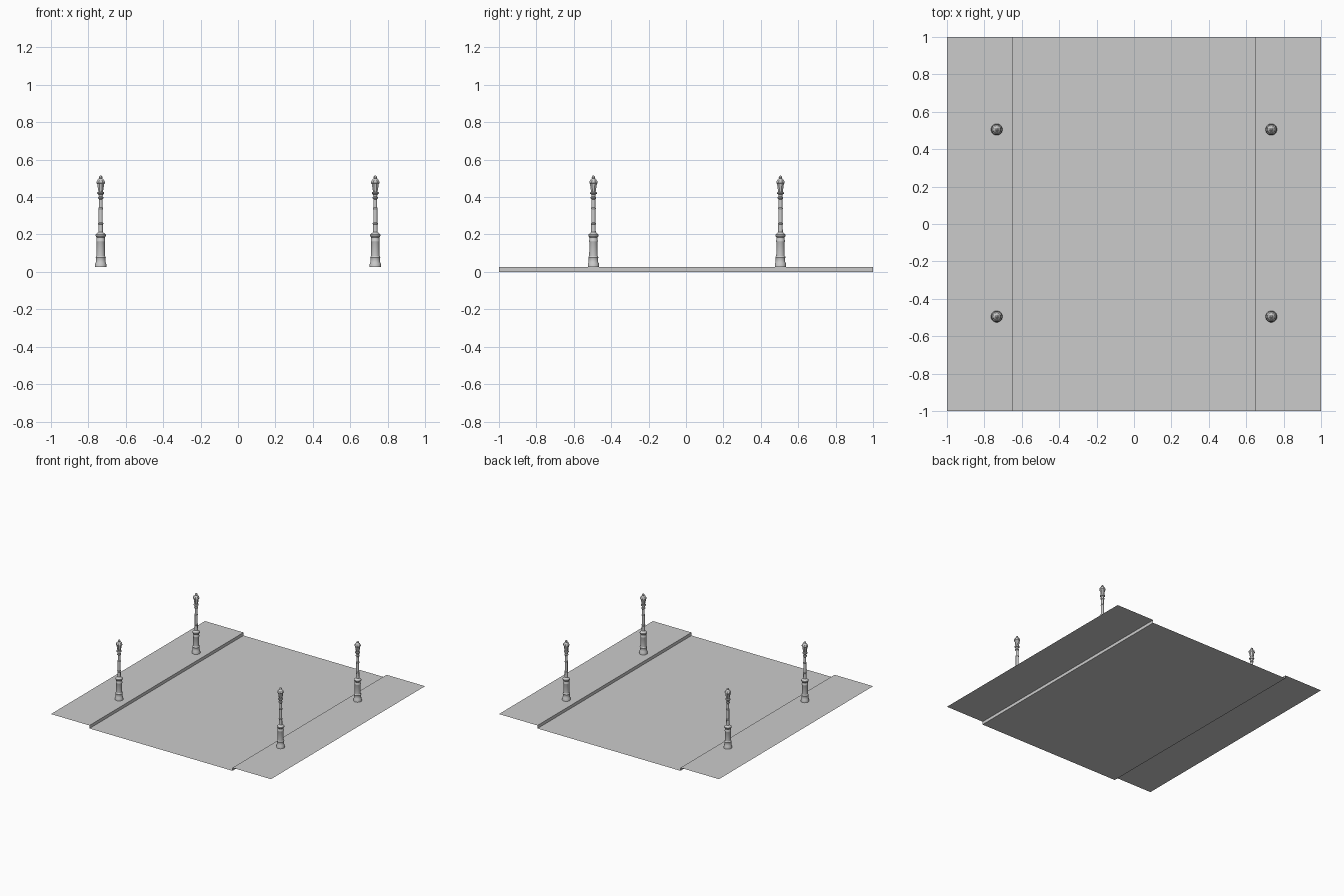
import bpy
import bmesh
import math

cube = bpy.data.objects.get("Cube")
if cube:
    bpy.data.objects.remove(cube, do_unlink=True)

CURB_X, CURB_Z = 0.65, 0.025
LAMP_X, LAMP_YS = 0.734, (-0.495, 0.505)

grey = bpy.data.materials.new("light_grey")
grey.use_nodes = True
colour = (0.6, 0.6, 0.6, 1)
grey.diffuse_color = colour
grey.node_tree.nodes["Principled BSDF"].inputs["Base Color"].default_value = colour


def add_object(name, bm):
    mesh = bpy.data.meshes.new(name)
    bm.to_mesh(mesh)
    bm.free()
    mesh.materials.append(grey)
    obj = bpy.data.objects.new(name, mesh)
    bpy.context.collection.objects.link(obj)
    return obj


def sheet(name, section):
    """Extrude an open x-z section along the full depth."""
    bm = bmesh.new()
    rows = [[bm.verts.new((x, y, z)) for x, z in section] for y in (-1, 1)]
    for i in range(len(section) - 1):
        bm.faces.new((rows[0][i], rows[0][i + 1], rows[1][i + 1], rows[1][i]))
    return add_object(name, bm)


def lathe(name, profile, sides):
    """Turn a radius-height profile into a closed solid."""
    bm = bmesh.new()
    rings = []
    for r, z in profile:
        rings.append([bm.verts.new((r * math.cos(a), r * math.sin(a), z))
                      for a in (2 * math.pi * (k + 0.5) / sides for k in range(sides))])
    for low, high in zip(rings, rings[1:]):
        for k in range(sides):
            n = (k + 1) % sides
            bm.faces.new((low[k], low[n], high[n], high[k]))
    bm.faces.new(rings[0][::-1])
    bm.faces.new(rings[-1])
    return add_object(name, bm)


# Road and raised pavements with their curbs
sheet("road", [(-CURB_X, 0), (CURB_X, 0)])
sheet("right_pavement", [(-1, CURB_Z), (-CURB_X, CURB_Z), (-CURB_X, 0)])
sheet("left_pavement", [(CURB_X, 0), (CURB_X, CURB_Z), (1, CURB_Z)])

# Lamp post profiles: radius, height
PEDESTAL = [(0.031, 0.025), (0.030, 0.045), (0.026, 0.052), (0.026, 0.074),
            (0.028, 0.078), (0.023, 0.086), (0.022, 0.158), (0.024, 0.162),
            (0.024, 0.168), (0.022, 0.172), (0.022, 0.184), (0.028, 0.192),
            (0.028, 0.199), (0.020, 0.206), (0.013, 0.212)]
SHAFT = [(0.013, 0.205), (0.012, 0.252), (0.014, 0.255), (0.014, 0.260),
         (0.011, 0.263), (0.011, 0.334), (0.013, 0.337), (0.013, 0.342),
         (0.010, 0.345), (0.010, 0.388), (0.015, 0.393), (0.015, 0.399),
         (0.010, 0.404), (0.012, 0.414), (0.019, 0.418), (0.019, 0.425),
         (0.012, 0.428)]
LANTERN = [(0.013, 0.426), (0.020, 0.470), (0.024, 0.474), (0.024, 0.482),
           (0.018, 0.492), (0.010, 0.500)]
FINIAL = [(0.007, 0.498), (0.010, 0.503), (0.009, 0.509), (0.004, 0.514)]

PARTS = (("pedestal", PEDESTAL, 16), ("shaft", SHAFT, 16),
         ("lantern", LANTERN, 8), ("finial", FINIAL, 8))

# Two lamp posts on each pavement
for side, x in (("right", -LAMP_X), ("left", LAMP_X)):
    for place, y in zip(("front", "back"), LAMP_YS):
        for part, profile, sides in PARTS:
            obj = lathe(f"{place}_{side}_lamp_{part}", profile, sides)
            obj.location = (x, y, 0)
            if sides > 8:
                bpy.ops.object.select_all(action="DESELECT")
                obj.select_set(True)
                bpy.context.view_layer.objects.active = obj
                bpy.ops.object.shade_smooth_by_angle(angle=math.radians(30))
